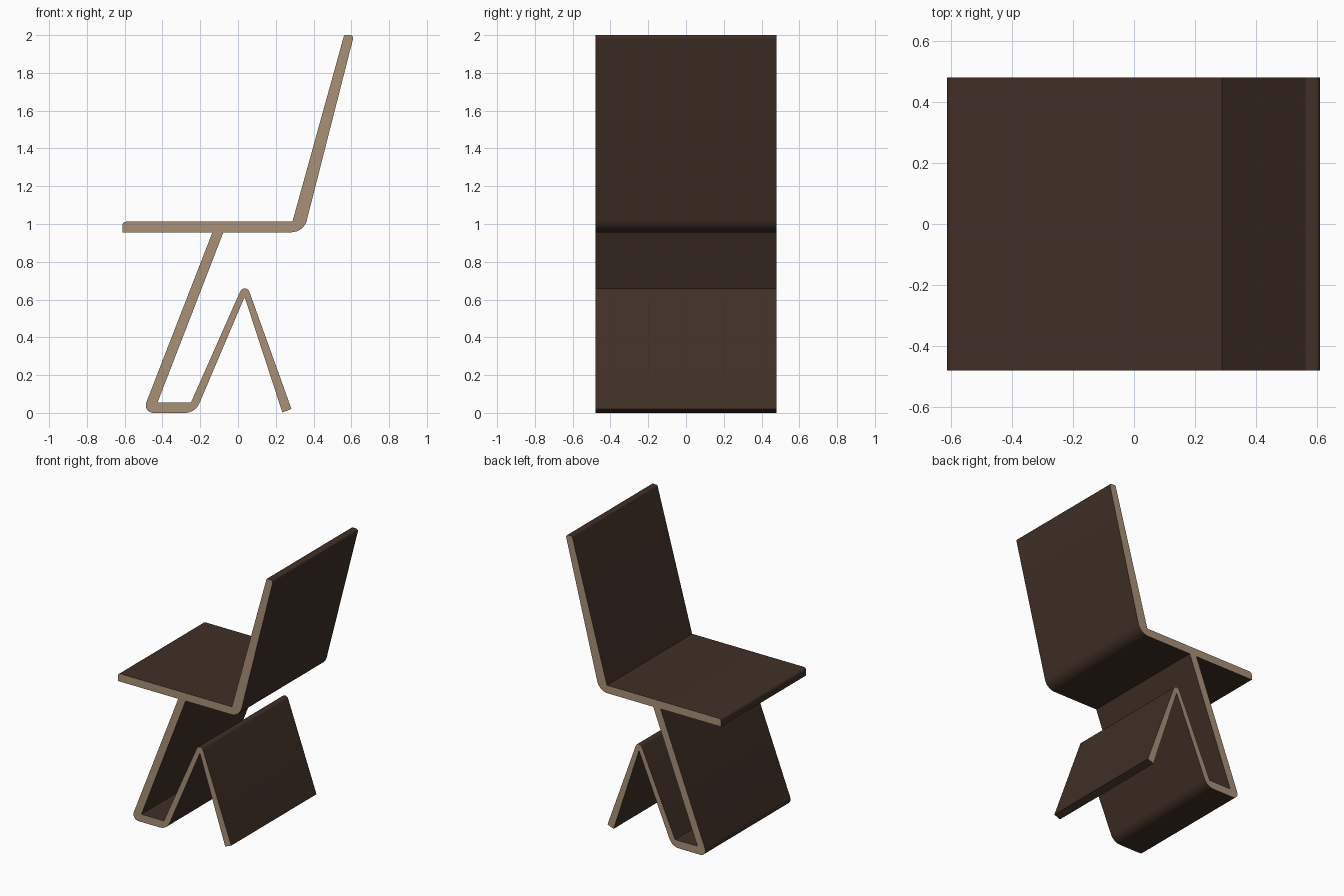
import bpy, bmesh, math
from mathutils import Vector

if "Cube" in bpy.data.objects:
    bpy.data.objects.remove(bpy.data.objects["Cube"])

HALF_WIDTH = 0.48


def material(name, color):
    m = bpy.data.materials.new(name)
    m.diffuse_color = (*color, 1)
    m.use_nodes = True
    m.node_tree.nodes["Principled BSDF"].inputs["Base Color"].default_value = m.diffuse_color
    return m


dark = material("dark brown veneer", (0.052, 0.029, 0.019))
light = material("light plywood edge", (0.40, 0.28, 0.185))


def rounded(points, steps=8):
    """Replace each (x, z, radius) corner with a tangent arc."""
    out = []
    for i, (x, z, r) in enumerate(points):
        p = Vector((x, z))
        if r == 0:
            out.append(p)
            continue
        a = (Vector(points[i - 1][:2]) - p).normalized()
        b = (Vector(points[(i + 1) % len(points)][:2]) - p).normalized()
        half = a.angle(b) / 2
        center = p + (a + b).normalized() * (r / math.sin(half))
        start = p + a * (r / math.tan(half)) - center
        end = p + b * (r / math.tan(half)) - center
        sweep = start.angle_signed(end)
        for k in range(steps + 1):
            t = -sweep * k / steps
            c, s = math.cos(t), math.sin(t)
            out.append(center + Vector((start.x * c - start.y * s,
                                        start.x * s + start.y * c)))
    return out


def bent_panel(name, points):
    """Extrude a side profile across the width; side caps show the plywood."""
    bm = bmesh.new()
    verts = [bm.verts.new((p.x, -HALF_WIDTH, p.y)) for p in rounded(points)]
    face = bm.faces.new(verts)
    ext = bmesh.ops.extrude_face_region(bm, geom=[face], use_keep_orig=True)
    moved = [g for g in ext["geom"] if isinstance(g, bmesh.types.BMVert)]
    bmesh.ops.translate(bm, verts=moved, vec=(0, 2 * HALF_WIDTH, 0))
    bmesh.ops.recalc_face_normals(bm, faces=bm.faces)
    for f in bm.faces:
        f.material_index = 1 if abs(f.normal.y) > 0.9 else 0
    mesh = bpy.data.meshes.new(name)
    bm.to_mesh(mesh)
    bm.free()
    mesh.materials.append(dark)
    mesh.materials.append(light)
    obj = bpy.data.objects.new(name, mesh)
    bpy.context.collection.objects.link(obj)
    bpy.ops.object.select_all(action='DESELECT')
    obj.select_set(True)
    bpy.context.view_layer.objects.active = obj
    bpy.ops.object.shade_smooth_by_angle(angle=math.radians(30))
    return obj


# Seat and backrest: one bent sheet
bent_panel("seat_and_back", [
    (-0.612, 0.956, 0), (0.348, 0.956, 0.085), (0.614, 2.0, 0.015),
    (0.562, 2.0, 0.008), (0.288, 1.012, 0), (-0.612, 1.012, 0.02)])

# Leg: slanted support, flat base and folded rear foot
bent_panel("folded_leg", [
    (-0.135, 0.957, 0), (-0.507, 0.0, 0.04), (-0.226, 0.0, 0.083),
    (0.035, 0.614, 0), (0.235, 0.002, 0), (0.283, 0.021, 0),
    (0.038, 0.703, 0.026), (-0.249, 0.055, 0), (-0.426, 0.055, 0),
    (-0.077, 0.957, 0)])
